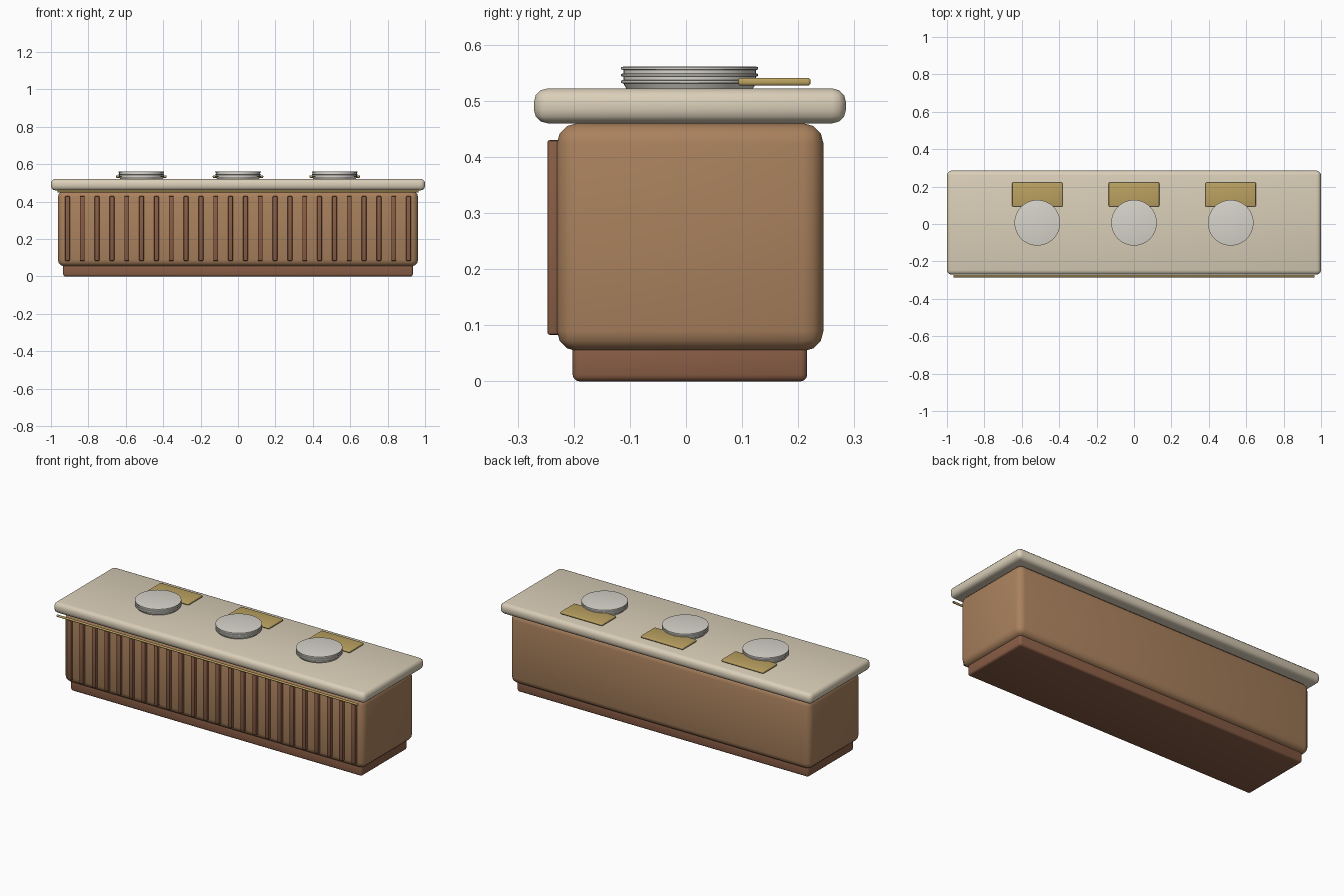
import bpy, bmesh, math

if "Cube" in bpy.data.objects:
    bpy.data.objects.remove(bpy.data.objects["Cube"])


def material(name, color):
    m = bpy.data.materials.new(name)
    m.diffuse_color = (*color, 1)
    m.use_nodes = True
    m.node_tree.nodes["Principled BSDF"].inputs["Base Color"].default_value = m.diffuse_color
    return m


wood = material("wood", (0.40, 0.22, 0.11))
dark_wood = material("dark_wood", (0.25, 0.11, 0.06))
stone = material("stone", (0.70, 0.62, 0.48))
brass = material("brass", (0.50, 0.36, 0.12))
ceramic = material("ceramic", (0.68, 0.66, 0.60))


def finish(name, bm, mat, angle=35):
    bmesh.ops.recalc_face_normals(bm, faces=bm.faces)
    me = bpy.data.meshes.new(name)
    bm.to_mesh(me)
    bm.free()
    me.materials.append(mat)
    ob = bpy.data.objects.new(name, me)
    bpy.context.collection.objects.link(ob)
    bpy.ops.object.select_all(action='DESELECT')
    ob.select_set(True)
    bpy.context.view_layer.objects.active = ob
    bpy.ops.object.shade_smooth_by_angle(angle=math.radians(angle))
    return ob


def box(name, lo, hi, mat, bevel, segments=3):
    bm = bmesh.new()
    bmesh.ops.create_cube(bm, size=1)
    for v in bm.verts:
        v.co = [(a + b) / 2 + c * (b - a) for a, b, c in zip(lo, hi, v.co)]
    bmesh.ops.bevel(bm, geom=bm.edges[:], offset=bevel, segments=segments,
                    profile=0.5, affect='EDGES')
    return finish(name, bm, mat)


def lathe(name, profile, center, mat, steps=48):
    bm = bmesh.new()
    vs = [bm.verts.new((r, 0, z)) for r, z in profile]
    es = [bm.edges.new(p) for p in zip(vs, vs[1:])]
    bmesh.ops.spin(bm, geom=vs + es, cent=(0, 0, 0), axis=(0, 0, 1),
                   angle=2 * math.pi, steps=steps, use_duplicate=False)
    bmesh.ops.remove_doubles(bm, verts=bm.verts[:], dist=1e-5)
    bmesh.ops.translate(bm, verts=bm.verts[:], vec=center)
    return finish(name, bm, mat)


# Counter: plinth, body and overhanging top
box("plinth", (-0.935, -0.202, 0), (0.935, 0.216, 0.07), dark_wood, 0.012)
box("counter_body", (-0.963, -0.23, 0.054), (0.963, 0.245, 0.46), wood, 0.036)
box("counter_top", (-1, -0.271, 0.46), (1, 0.285, 0.522), stone, 0.024)

# Vertical slats along the front
for i in range(24):
    x = -0.912 + i * 1.824 / 23
    box(f"front_slat_{i + 1}", (x - 0.0125, -0.247, 0.083),
        (x + 0.0125, -0.222, 0.43), dark_wood, 0.004, 2)

# Thin open-ended brass rail below the front lip
bm = bmesh.new()
rings = []
for x in (-0.965, 0.965):
    rings.append([bm.verts.new((x, -0.279 + 0.006 * math.cos(a), 0.456 + 0.006 * math.sin(a)))
                  for a in (k * math.pi / 6 for k in range(12))])
for k in range(12):
    j = (k + 1) % 12
    bm.faces.new((rings[0][k], rings[0][j], rings[1][j], rings[1][k]))
finish("brass_rail", bm, brass)

# Stacks of plates with small projecting rims, each with a brass tray behind
profile = [(0, 0.522), (0.113, 0.522)]
for z in (0.534, 0.546, 0.558):
    profile += [(0.118, z - 0.003), (0.122, z - 0.002), (0.122, z + 0.002), (0.118, z + 0.003)]
profile += [(0, 0.561)]
for i, x in enumerate((-0.517, 0, 0.517)):
    lathe(f"plate_stack_{i + 1}", profile, (x, 0.0065, 0), ceramic)
    box(f"brass_tray_{i + 1}", (x - 0.135, 0.093, 0.527),
        (x + 0.135, 0.222, 0.541), brass, 0.005)
